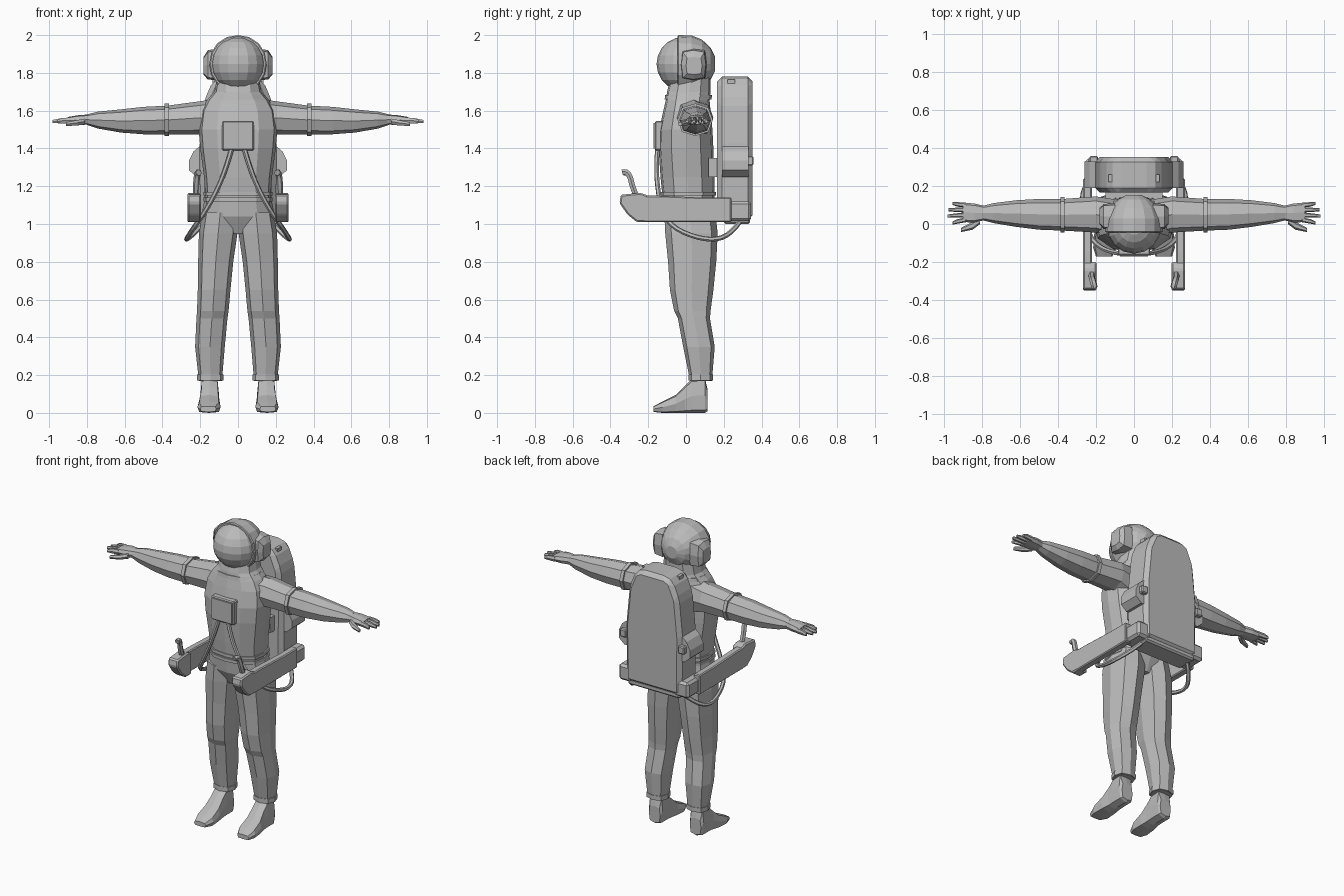
import bpy, bmesh, math
from mathutils import Vector

suit = bpy.data.materials.new("suit_grey")
suit.diffuse_color = (0.5, 0.5, 0.5, 1)


def finish(name, bm):
    bmesh.ops.recalc_face_normals(bm, faces=bm.faces[:])
    me = bpy.data.meshes.new(name)
    bm.to_mesh(me)
    bm.free()
    me.materials.append(suit)
    ob = bpy.data.objects.new(name, me)
    bpy.context.collection.objects.link(ob)
    return ob


def loft(name, axis, rings, n=8, power=2.5, s=1):
    """Skin rounded rings given as (t, u0, u1, v0, v1) extents along an axis."""
    bm = bmesh.new()
    loops = []
    for t, u0, u1, v0, v1 in rings:
        loop = []
        for i in range(n):
            a = 2 * math.pi * i / n
            c, d = math.cos(a), math.sin(a)
            k = (abs(c) ** power + abs(d) ** power) ** (-1 / power)
            u = (u0 + u1) / 2 + c * k * (u1 - u0) / 2
            v = (v0 + v1) / 2 + d * k * (v1 - v0) / 2
            p = {"x": (t, u, v), "y": (u, t, v), "z": (u, v, t)}[axis]
            loop.append(bm.verts.new((p[0] * s, p[1], p[2])))
        loops.append(loop)
    for a, b in zip(loops, loops[1:]):
        for i in range(n):
            j = (i + 1) % n
            bm.faces.new((a[i], a[j], b[j], b[i]))
    bm.faces.new(loops[0])
    bm.faces.new(loops[-1])
    return finish(name, bm)


def prism(name, axis, outline, t0, t1, s=1, bevel=0.0):
    """Extrude an outline along x (outline is y,z) or y (outline is x,z)."""
    bm = bmesh.new()
    ends = []
    for t in (t0, t1):
        ends.append([bm.verts.new((t * s, u, v) if axis == "x" else (u * s, t, v))
                     for u, v in outline])
    n = len(outline)
    bm.faces.new(ends[0])
    bm.faces.new(ends[1])
    for i in range(n):
        j = (i + 1) % n
        bm.faces.new((ends[0][i], ends[0][j], ends[1][j], ends[1][i]))
    bmesh.ops.recalc_face_normals(bm, faces=bm.faces[:])
    if bevel:
        bmesh.ops.bevel(bm, geom=bm.edges[:], offset=bevel, segments=1, affect="EDGES")
    return finish(name, bm)


def box(name, x0, x1, y0, y1, z0, z1, s=1, bevel=0.0):
    return prism(name, "x", [(y0, z0), (y1, z0), (y1, z1), (y0, z1)], x0, x1, s, bevel)


def tube(name, pts, r, s=1, res=0):
    cu = bpy.data.curves.new(name, "CURVE")
    cu.dimensions = "3D"
    cu.bevel_depth = r
    cu.bevel_resolution = res
    cu.use_fill_caps = True
    cu.resolution_u = 3
    sp = cu.splines.new("NURBS")
    sp.points.add(len(pts) - 1)
    for p, q in zip(sp.points, pts):
        p.co = (q[0] * s, q[1], q[2], 1)
    sp.use_endpoint_u = True
    sp.order_u = 3
    tmp = bpy.data.objects.new(name + "_path", cu)
    bpy.context.collection.objects.link(tmp)
    bpy.context.view_layer.update()
    me = bpy.data.meshes.new_from_object(tmp.evaluated_get(bpy.context.evaluated_depsgraph_get()))
    bpy.data.objects.remove(tmp)
    bm = bmesh.new()
    bm.from_mesh(me)
    bpy.data.meshes.remove(me)
    for f in bm.faces:
        f.smooth = False
        f.material_index = 0
    return finish(name, bm)


# torso, belt and neck
loft("torso", "z", [
    (0.95, -.12, .12, -.07, .12), (1.04, -.195, .195, -.115, .155),
    (1.15, -.173, .173, -.125, .15), (1.25, -.18, .18, -.135, .15),
    (1.4, -.2, .2, -.145, .145), (1.5, -.208, .208, -.142, .14),
    (1.6, -.195, .195, -.12, .13), (1.655, -.165, .165, -.107, .125),
    (1.70, -.125, .125, -.1, .13), (1.78, -.11, .11, -.08, .13)], 12, 2.6)
for i, z in enumerate((1.13, 1.16)):
    loft("belt_ring_%d" % i, "z", [(z - .01, -.183, .183, -.133, .158),
                                   (z + .01, -.183, .183, -.133, .158)], 12, 2.6)
loft("neck_ring", "z", [(1.66, -.158, .158, -.113, .135),
                        (1.682, -.143, .143, -.11, .138)], 12, 2.3)

# helmet: visor ball, rear shell and ear pieces
bm = bmesh.new()
bmesh.ops.create_uvsphere(bm, u_segments=16, v_segments=10, radius=.143)
for v in bm.verts:
    v.co = Vector((v.co.x, v.co.y - .013, v.co.z + 1.847))
finish("visor", bm)
loft("helmet_shell", "y", [(y, -r, r, 1.848 - r, 1.848 + r) for y, r in (
    (-.045, .146), (-.04, .152), (.03, .15), (.085, .128), (.13, .085), (.153, .04))], 16, 2.1)
for s, side in ((1, "left"), (-1, "right")):
    loft(side + "_ear_piece", "x", [(.1, -.03, .11, 1.76, 1.93), (.16, -.025, .105, 1.765, 1.92),
                                    (.182, 0, .085, 1.79, 1.885)], 8, 5, s)

# backpack slab with chamfered top
half = [(.2, 1.02), (.205, 1.4), (.18, 1.65), (.135, 1.755), (.09, 1.78)]
prism("backpack", "y", half + [(-x, z) for x, z in reversed(half)], .165, .352, 1, .025)
box("backpack_bracket", -.15, .15, .12, .18, 1.25, 1.35)
box("backpack_base", -.19, .19, .2, .34, 1.0, 1.04, 1, .01)

# chest control box
box("chest_box", -.084, .084, -.165, -.11, 1.39, 1.545, 1, .006)
box("chest_box_face", -.074, .074, -.171, -.16, 1.4, 1.535)

for s, side in ((1, "left_"), (-1, "right_")):
    # leg with knee bulge, ankle ring and boot
    loft(side + "leg", "z", [
        (.17, .085, .207, .022, .137), (.35, .07, .227, -.015, .152),
        (.5, .056, .22, -.043, .127), (.54, .05, .217, -.063, .13),
        (.65, .04, .213, -.085, .145), (.8, .025, .211, -.095, .16),
        (.95, .003, .207, -.11, .168), (1.06, 0, .188, -.115, .155)], 8, 2.6, s)
    loft(side + "ankle_ring", "z", [(.172, .077, .216, .013, .143),
                                    (.202, .077, .216, .013, .143)], 8, 2.6, s)
    loft(side + "boot", "y", [
        (.115, .108, .19, .01, .12), (.1, .1, .2, 0, .185), (.03, .1, .2, 0, .18),
        (-.005, .1, .2, 0, .145), (-.055, .095, .21, 0, .095), (-.125, .092, .215, 0, .06),
        (-.172, .115, .2, .005, .035)], 8, 4, s)

    # arm with upper band
    loft(side + "arm", "x", [
        (.1, -.07, .13, 1.44, 1.665), (.2, -.045, .145, 1.475, 1.65),
        (.37, -.035, .132, 1.475, 1.627), (.5, -.03, .132, 1.475, 1.62),
        (.62, -.015, .125, 1.484, 1.607), (.74, .005, .11, 1.505, 1.595),
        (.8, .02, .095, 1.525, 1.58)], 8, 2.4, s)
    loft(side + "arm_band", "x", [(.365, -.045, .142, 1.466, 1.638),
                                  (.388, -.045, .142, 1.466, 1.638)], 8, 2.4, s)

    # gloved hand
    loft(side + "palm", "x", [(.78, .022, .093, 1.526, 1.58), (.84, .008, .108, 1.525, 1.577),
                              (.9, .01, .112, 1.527, 1.567)], 8, 3, s)
    for i, (y, tip, y2) in enumerate(((.022, .955, .005), (.048, .982, .042),
                                      (.074, .978, .075), (.099, .955, .108))):
        loft(side + "finger_%d" % i, "x", [
            (.885, y - .013, y + .013, 1.53, 1.566), (.93, (y + y2) / 2 - .012, (y + y2) / 2 + .012, 1.531, 1.563),
            (tip, y2 - .008, y2 + .008, 1.533, 1.552)], 6, 2.2, s)
    loft(side + "thumb", "x", [(.81, .0, .04, 1.525, 1.56), (.85, -.03, .012, 1.52, 1.552),
                               (.91, -.042, -.02, 1.517, 1.54)], 6, 2.2, s)

    # backpack thruster blocks
    prism(side + "upper_thruster", "y", [(.15, 1.25), (.22, 1.25), (.26, 1.285), (.26, 1.335),
                                         (.235, 1.385), (.18, 1.43)], .19, .33, s)
    box(side + "upper_nozzle", .19, .235, .31, .358, 1.31, 1.36, s, .006)
    box(side + "lower_thruster", .15, .255, .19, .345, 1.015, 1.12, s, .015)
    box(side + "top_nozzle", .095, .135, .22, .26, 1.7, 1.765, s)

    # armrest, control grip block and hand lever
    prism(side + "armrest", "x", [(.24, 1.01), (.24, 1.14), (.1, 1.14), (-.15, 1.15), (-.22, 1.15),
                                  (-.24, 1.03), (-.22, 1.01)], .222, .268, s, .006)
    prism(side + "control_block", "x", [(-.2, 1.01), (-.2, 1.15), (-.24, 1.165), (-.345, 1.155),
                                        (-.352, 1.11), (-.31, 1.05), (-.26, 1.01)],
          .197, .268, s, .008)
    tube(side + "hand_lever", [(.222, -.26, 1.14), (.222, -.285, 1.2), (.218, -.295, 1.25),
                               (.212, -.315, 1.278), (.208, -.335, 1.272)], .017, s, 1)

    # hose from chest box round the hip to the backpack
    tube(side + "hose", [(.03, -.15, 1.41), (.055, -.158, 1.32), (.1, -.152, 1.2),
                         (.17, -.13, 1.07), (.235, -.07, .98), (.27, .06, .925),
                         (.275, .17, .915), (.22, .25, .96), (.17, .29, 1.02)], .013, s, 1)
